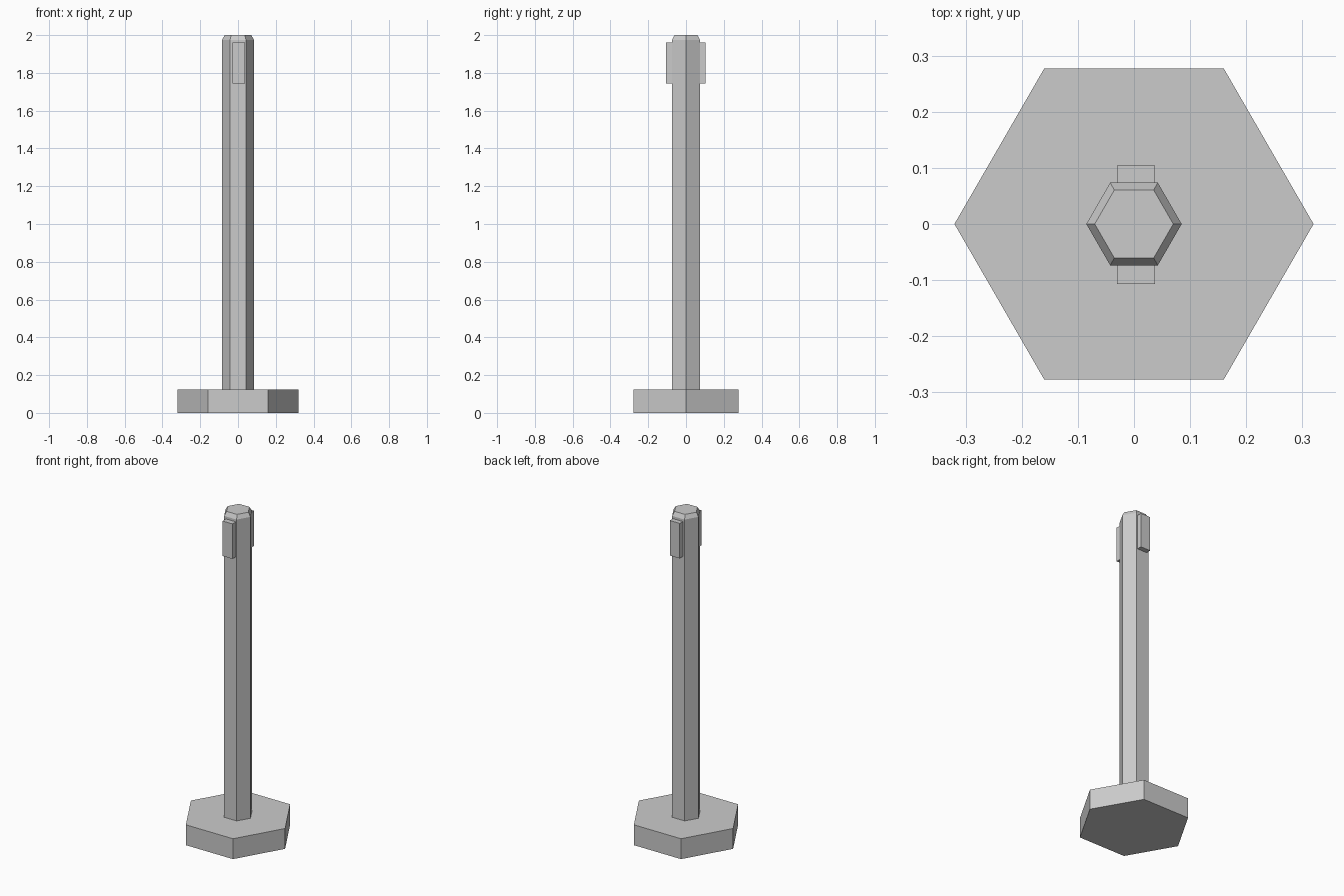
import bpy
import bmesh
import math

cube = bpy.data.objects.get("Cube")
if cube:
    bpy.data.objects.remove(cube, do_unlink=True)

grey = bpy.data.materials.new("light grey")
grey.use_nodes = True
color = (0.6, 0.6, 0.6, 1.0)
grey.diffuse_color = color
grey.node_tree.nodes["Principled BSDF"].inputs["Base Color"].default_value = color


def add_object(name, bm):
    bmesh.ops.recalc_face_normals(bm, faces=bm.faces)
    mesh = bpy.data.meshes.new(name)
    bm.to_mesh(mesh)
    bm.free()
    mesh.materials.append(grey)
    obj = bpy.data.objects.new(name, mesh)
    bpy.context.collection.objects.link(obj)
    return obj


def hex_solid(name, sections):
    """Stack hexagonal rings given as (radius, height), corners on the x axis."""
    bm = bmesh.new()
    rings = []
    for radius, z in sections:
        rings.append([bm.verts.new((radius * math.cos(i * math.pi / 3),
                                    radius * math.sin(i * math.pi / 3), z))
                      for i in range(6)])
    for low, high in zip(rings, rings[1:]):
        for i in range(6):
            j = (i + 1) % 6
            bm.faces.new((low[i], low[j], high[j], high[i]))
    bm.faces.new(rings[0][::-1])
    bm.faces.new(rings[-1])
    return add_object(name, bm)


def box(name, low, high):
    bm = bmesh.new()
    bmesh.ops.create_cube(bm, size=1)
    for v in bm.verts:
        v.co = [a if c < 0 else b for c, a, b in zip(v.co, low, high)]
    return add_object(name, bm)


# Wide foot and slim post with a chamfered tip
hex_solid("base", [(0.32, 0), (0.32, 0.125)])
hex_solid("post", [(0.085, 0.125), (0.085, 1.975), (0.07, 2.0)])

# Rectangular tabs near the tip, front and back
box("front_tab", (-0.03, -0.107, 1.745), (0.037, -0.06, 1.96))
box("back_tab", (-0.03, 0.06, 1.745), (0.037, 0.104, 1.96))
